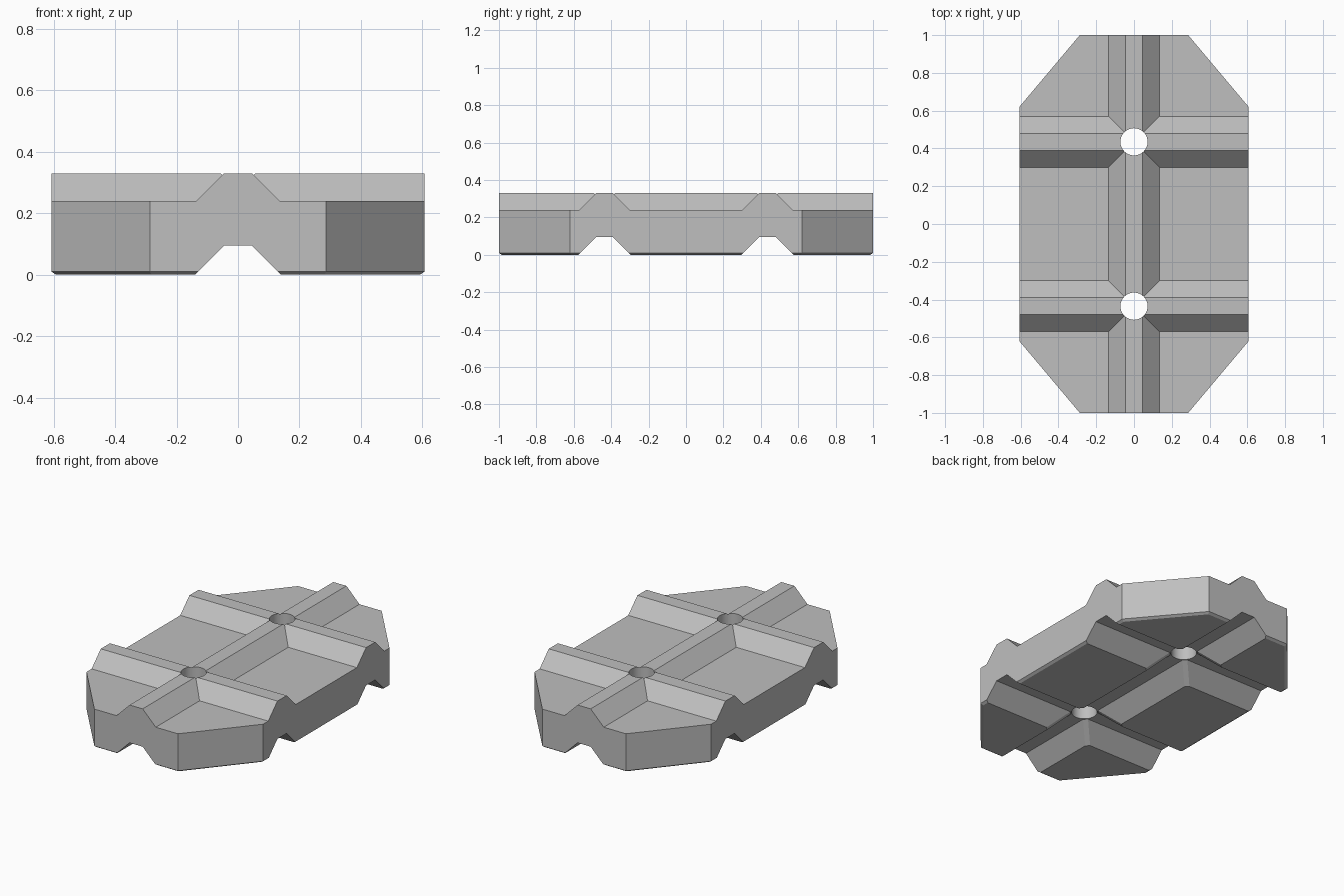
import bpy, bmesh
from mathutils import Matrix

default = bpy.data.objects.get("Cube")
if default:
    bpy.data.objects.remove(default, do_unlink=True)

W, L, H = 0.607, 1.0, 0.33      # half width, half length, height
DECK, ROOF = 0.24, 0.095        # panel floor, underside channel ceiling
RIB = 0.435                     # cross rib and hole position
CREST, FOOT = 0.045, 0.135      # rib half widths at top and base

grey = bpy.data.materials.new("plain grey")
grey.use_nodes = True
colour = (0.52, 0.52, 0.52, 1)
grey.diffuse_color = colour
grey.node_tree.nodes["Principled BSDF"].inputs["Base Color"].default_value = colour


def loft(name, rings):
    """Closed solid through rings of equal point count."""
    bm = bmesh.new()
    loops = [[bm.verts.new(p) for p in ring] for ring in rings]
    n = len(loops[0])
    for a, b in zip(loops, loops[1:]):
        for i in range(n):
            j = (i + 1) % n
            bm.faces.new((a[i], a[j], b[j], b[i]))
    bm.faces.new(loops[0][::-1])
    bm.faces.new(loops[-1])
    bmesh.ops.recalc_face_normals(bm, faces=bm.faces)
    mesh = bpy.data.meshes.new(name)
    bm.to_mesh(mesh)
    bm.free()
    mesh.materials.append(grey)
    obj = bpy.data.objects.new(name, mesh)
    bpy.context.collection.objects.link(obj)
    return obj


def rect(x0, x1, y0, y1, z):
    return [(x0, y0, z), (x1, y0, z), (x1, y1, z), (x0, y1, z)]


def octagon(inset, z):
    w, l = W - inset, L - inset
    a, b = 0.287 - inset * 0.4, 0.62 - inset * 0.4
    return [(a, -l, z), (w, -b, z), (w, b, z), (a, l, z),
            (-a, l, z), (-w, b, z), (-w, -b, z), (-a, -l, z)]


# Main slab with a small chamfer under its rim
plate = loft("ribbed_plate", [octagon(0.015, 0), octagon(0, 0.01), octagon(0, H)])
cutters = []

# Sunken top panels that leave the raised ribs between them
top = H + 0.05
grow = top - DECK
for side in (-1, 1):
    for y0, y1, g0, g1 in ((-2, -RIB - FOOT, 0, grow),
                           (-RIB + FOOT, RIB - FOOT, grow, grow),
                           (RIB + FOOT, 2, grow, 0)):
        # keep the sloped walls from meeting beyond the rib crest
        g, h = H - DECK, H
        rings = []
        for d, z in ((0, DECK), (g, h), (g, top)):
            xs = sorted((side * (FOOT - d), side * 2))
            rings.append(rect(*xs, y0 - d * bool(g0), y1 + d * bool(g1), z))
        cutters.append(loft("panel_cutter", rings))

# Underside channels following the ribs
low = -0.05
flare = CREST + ROOF - low
cutters.append(loft("long_channel_cutter", [rect(-flare, flare, -2, 2, low),
                                            rect(-CREST, CREST, -2, 2, ROOF)]))
for y in (-RIB, RIB):
    cutters.append(loft("cross_channel_cutter", [
        rect(-2, 2, y - flare, y + flare, low),
        rect(-2, 2, y - CREST, y + CREST, ROOF)]))
    # Trim the channel corners around each hole
    rings = []
    for half, z in ((flare, low), (CREST, ROOF)):
        r = 2 * half + 0.02
        rings.append([(r, y, z), (0, y + r, z), (-r, y, z), (0, y - r, z)])
    cutters.append(loft("corner_cutter", rings))
    # Through hole
    bm = bmesh.new()
    bmesh.ops.create_cone(bm, cap_ends=True, segments=48, radius1=0.072, radius2=0.072,
                          depth=1, matrix=Matrix.Translation((0, y, 0.2)))
    mesh = bpy.data.meshes.new("hole_cutter")
    bm.to_mesh(mesh)
    bm.free()
    mesh.materials.append(grey)
    hole = bpy.data.objects.new("hole_cutter", mesh)
    bpy.context.collection.objects.link(hole)
    cutters.append(hole)

# Carve the slab, then drop the cutters
bpy.context.view_layer.objects.active = plate
plate.select_set(True)
for cutter in cutters:
    mod = plate.modifiers.new("carve", 'BOOLEAN')
    mod.operation = 'DIFFERENCE'
    mod.solver = 'EXACT'
    mod.object = cutter
    bpy.ops.object.modifier_apply(modifier=mod.name)
for cutter in cutters:
    bpy.data.objects.remove(cutter, do_unlink=True)

# Smooth only the round hole walls
bpy.ops.object.select_all(action='DESELECT')
plate.select_set(True)
bpy.ops.object.shade_smooth_by_angle(angle=0.35)
